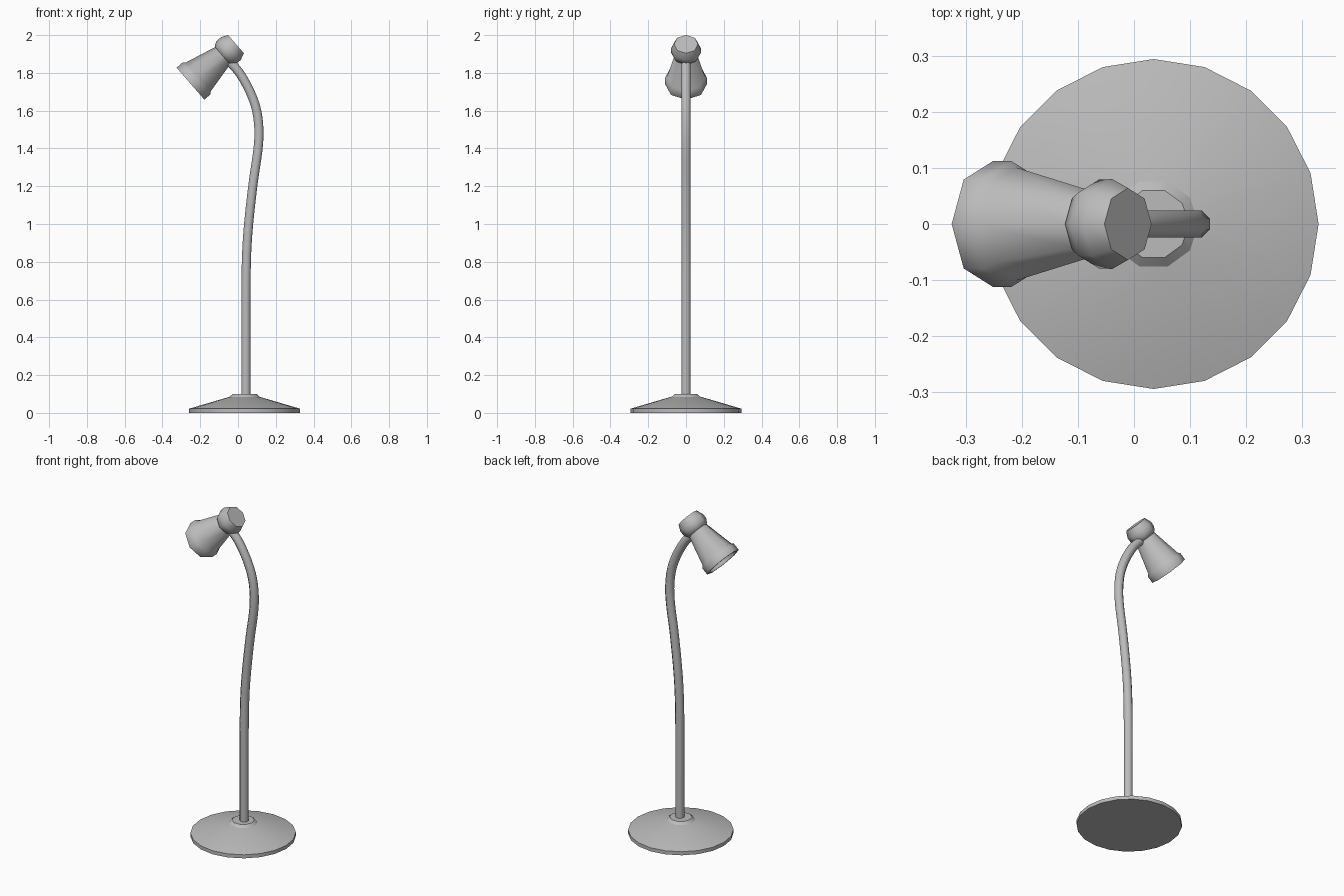
import bpy
import bmesh
import math
from mathutils import Matrix, Vector

if "Cube" in bpy.data.objects:
    bpy.data.objects.remove(bpy.data.objects["Cube"], do_unlink=True)

grey = bpy.data.materials.new("brushed grey")
grey.use_nodes = True
colour = (0.5, 0.5, 0.5, 1)
grey.diffuse_color = colour
grey.node_tree.nodes["Principled BSDF"].inputs["Base Color"].default_value = colour


def finish(name, bm, angle):
    """Turn a bmesh into a smooth object with sharp creases."""
    bmesh.ops.recalc_face_normals(bm, faces=bm.faces)
    mesh = bpy.data.meshes.new(name)
    bm.to_mesh(mesh)
    bm.free()
    mesh.materials.append(grey)
    obj = bpy.data.objects.new(name, mesh)
    bpy.context.collection.objects.link(obj)
    bpy.ops.object.select_all(action="DESELECT")
    obj.select_set(True)
    bpy.context.view_layer.objects.active = obj
    bpy.ops.object.shade_smooth_by_angle(angle=math.radians(angle))
    return obj


def skin(bm, rings):
    """Bridge successive vertex rings and cap both ends."""
    n = len(rings[0])
    for a, b in zip(rings, rings[1:]):
        for i in range(n):
            j = (i + 1) % n
            bm.faces.new((a[i], a[j], b[j], b[i]))
    bm.faces.new(rings[0])
    bm.faces.new(rings[-1])


def lathe(name, profile, sides, matrix, angle):
    """Revolve (radius, height) points around the local z axis."""
    bm = bmesh.new()
    rings = []
    for r, h in profile:
        turns = [math.tau * i / sides for i in range(sides)]
        rings.append([bm.verts.new(matrix @ Vector((r * math.cos(t), r * math.sin(t), h)))
                      for t in turns])
    skin(bm, rings)
    return finish(name, bm, angle)


# Weighted foot: thin rim, shallow cone and small collar
foot = Matrix.Translation((0.035, 0, 0))
lathe("base", [(0.294, 0), (0.294, 0.022), (0.08, 0.085)], 20, foot, 30)
lathe("base_collar", [(0.08, 0.08), (0.08, 0.085), (0.063, 0.1)], 10, foot, 30)

# Gooseneck: smooth path through a few points, swept with an octagon
path = [(0.042, 0.09), (0.042, 0.35), (0.042, 0.65), (0.046, 0.85), (0.058, 1.02),
        (0.082, 1.23), (0.104, 1.38), (0.111, 1.49), (0.099, 1.6), (0.064, 1.7),
        (0.008, 1.8), (-0.055, 1.87)]
pts = [Vector((x, 0, z)) for x, z in path]
padded = [2 * pts[0] - pts[1]] + pts + [2 * pts[-1] - pts[-2]]
line = []
for a, b, c, d in zip(padded, padded[1:], padded[2:], padded[3:]):
    for k in range(3):
        t = k / 3
        line.append(0.5 * (2 * b + (c - a) * t + (2 * a - 5 * b + 4 * c - d) * t ** 2
                           + (3 * b - a - 3 * c + d) * t ** 3))
line.append(pts[-1])
bm = bmesh.new()
rings = []
for i, p in enumerate(line):
    tangent = (line[min(i + 1, len(line) - 1)] - line[max(i - 1, 0)]).normalized()
    side = Vector((0, 1, 0))
    up = tangent.cross(side)
    turns = [math.tau * (s + 0.5) / 8 for s in range(8)]
    rings.append([bm.verts.new(p + 0.026 * (side * math.cos(t) + up * math.sin(t)))
                  for t in turns])
skin(bm, rings)
finish("stem", bm, 50)

# Lamp head: axis leans from the open rim up to the cap
head = Matrix.Translation((-0.2515, 0, 1.743)) @ Matrix.Rotation(math.radians(49), 4, "Y")
lathe("shade", [(0.05, 0.215), (0.095, 0.05), (0.1, 0.0), (0.112, 0.0), (0.112, 0.044),
                (0.101, 0.054), (0.06, 0.228), (0.05, 0.235)], 8, head, 50)
lathe("head_cap", [(0.055, 0.222), (0.066, 0.228), (0.079, 0.25), (0.08, 0.282),
                   (0.064, 0.319)], 8, head, 50)
